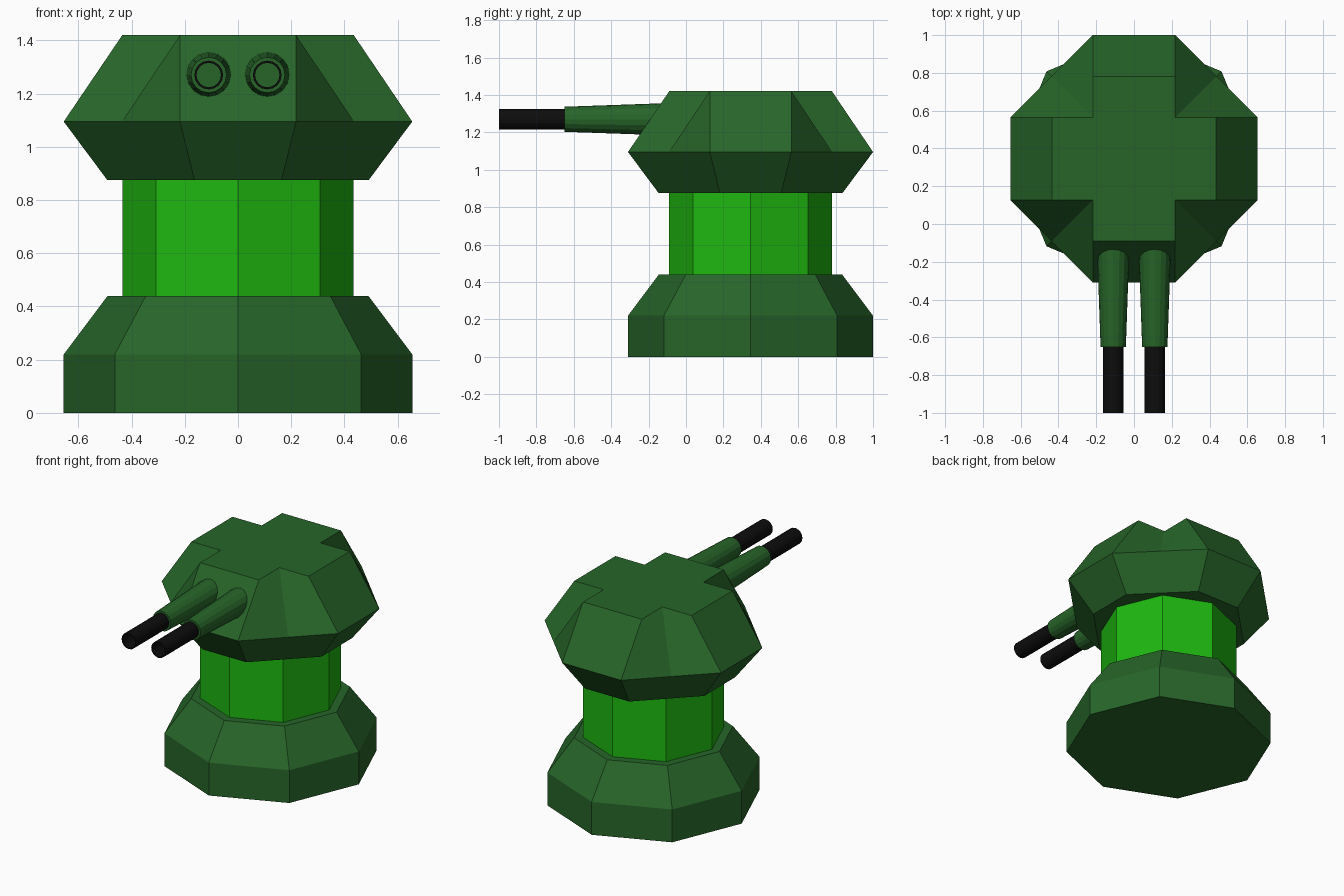
import bpy, bmesh, math

if "Cube" in bpy.data.objects:
    bpy.data.objects.remove(bpy.data.objects["Cube"])

CY = 0.345  # y of the turret axis


def material(name, rgb):
    m = bpy.data.materials.new(name)
    m.diffuse_color = (*rgb, 1)
    m.use_nodes = True
    m.node_tree.nodes["Principled BSDF"].inputs["Base Color"].default_value = m.diffuse_color
    return m


DARK = material("dark_green", (0.02, 0.13, 0.022))
BRIGHT = material("bright_green", (0.013, 0.48, 0.005))
BLACK = material("black", (0.004, 0.004, 0.004))


def finish(name, bm, mat, loc, rot=(0, 0, 0)):
    bmesh.ops.recalc_face_normals(bm, faces=bm.faces)
    me = bpy.data.meshes.new(name)
    bm.to_mesh(me)
    bm.free()
    me.materials.append(mat)
    ob = bpy.data.objects.new(name, me)
    ob.location, ob.rotation_euler = loc, rot
    bpy.context.collection.objects.link(ob)
    return ob


def lathe(name, profile, sides, mat, loc, rot=(0, 0, 0), closed=False):
    """Turn (radius, z) points around z; cap the ends, or join them if closed."""
    bm = bmesh.new()
    rings = [[bm.verts.new((r * math.cos(math.tau * i / sides),
                            r * math.sin(math.tau * i / sides), z))
              for i in range(sides)] for r, z in profile]
    pairs = list(zip(rings, rings[1:]))
    if closed:
        pairs.append((rings[-1], rings[0]))
    else:
        bm.faces.new(rings[0])
        bm.faces.new(rings[-1])
    for a, b in pairs:
        for i in range(sides):
            j = (i + 1) % sides
            bm.faces.new((a[i], a[j], b[j], b[i]))
    return finish(name, bm, mat, loc, rot)


# Octagonal foot and column
lathe("base", [(0.655, 0), (0.655, 0.22), (0.49, 0.44)], 8, DARK, (0, CY, 0))
lathe("column", [(0.435, 0.43), (0.435, 0.885)], 8, BRIGHT, (0, CY, 0))

# Turret head: one quarter repeated four times, with a plus-shaped roof
A, B, C = 0.218, 0.655, 0.435
Z0, Z1, Z2 = 0.875, 1.095, 1.42
bm = bmesh.new()
quarters = []
for k in range(4):
    c, s = round(math.cos(k * math.pi / 2)), round(math.sin(k * math.pi / 2))
    quarters.append({n: bm.verts.new((x * c - y * s, x * s + y * c, z))
                     for n, (x, y, z) in {
        "low1": (B * .75, A * .75, Z0), "low2": (A * .75, B * .75, Z0),
        "ring1": (B, A, Z1), "mid": (B / 2 + A / 2, B / 2 + A / 2, Z1), "ring2": (A, B, Z1),
        "end1": (C, A, Z2), "inner": (A, A, Z2), "end2": (A, C, Z2)}.items()})
for k, q in enumerate(quarters):
    n = quarters[(k + 1) % 4]
    for f in ((q["end1"], q["inner"], q["mid"], q["ring1"]),
              (q["end2"], q["ring2"], q["mid"], q["inner"]),
              (q["low1"], q["ring1"], q["mid"], q["ring2"], q["low2"]),
              (q["end2"], n["end1"], n["ring1"], q["ring2"]),
              (q["ring2"], n["ring1"], n["low1"], q["low2"]),
              (q["inner"], q["end2"], n["end1"], n["inner"])):
        bm.faces.new(f)
bm.faces.new([q["inner"] for q in quarters])
bm.faces.new([q[n] for q in quarters for n in ("low1", "low2")])
finish("turret_head", bm, DARK, (0, CY, 0))

# Twin guns: tapered sleeve with an open black barrel, pointing to -y
for side, x in (("left", -0.11), ("right", 0.11)):
    rot = (math.pi / 2, 0, 0)
    lathe(side + "_gun_sleeve", [(0.087, 0.08), (0.067, 0.65)], 16, DARK, (x, 0, 1.27), rot)
    lathe(side + "_gun_barrel", [(0.054, 0.65), (0.054, 1.0), (0.046, 1.0), (0.046, 0.65)],
          16, BLACK, (x, 0, 1.27), rot, closed=True)
